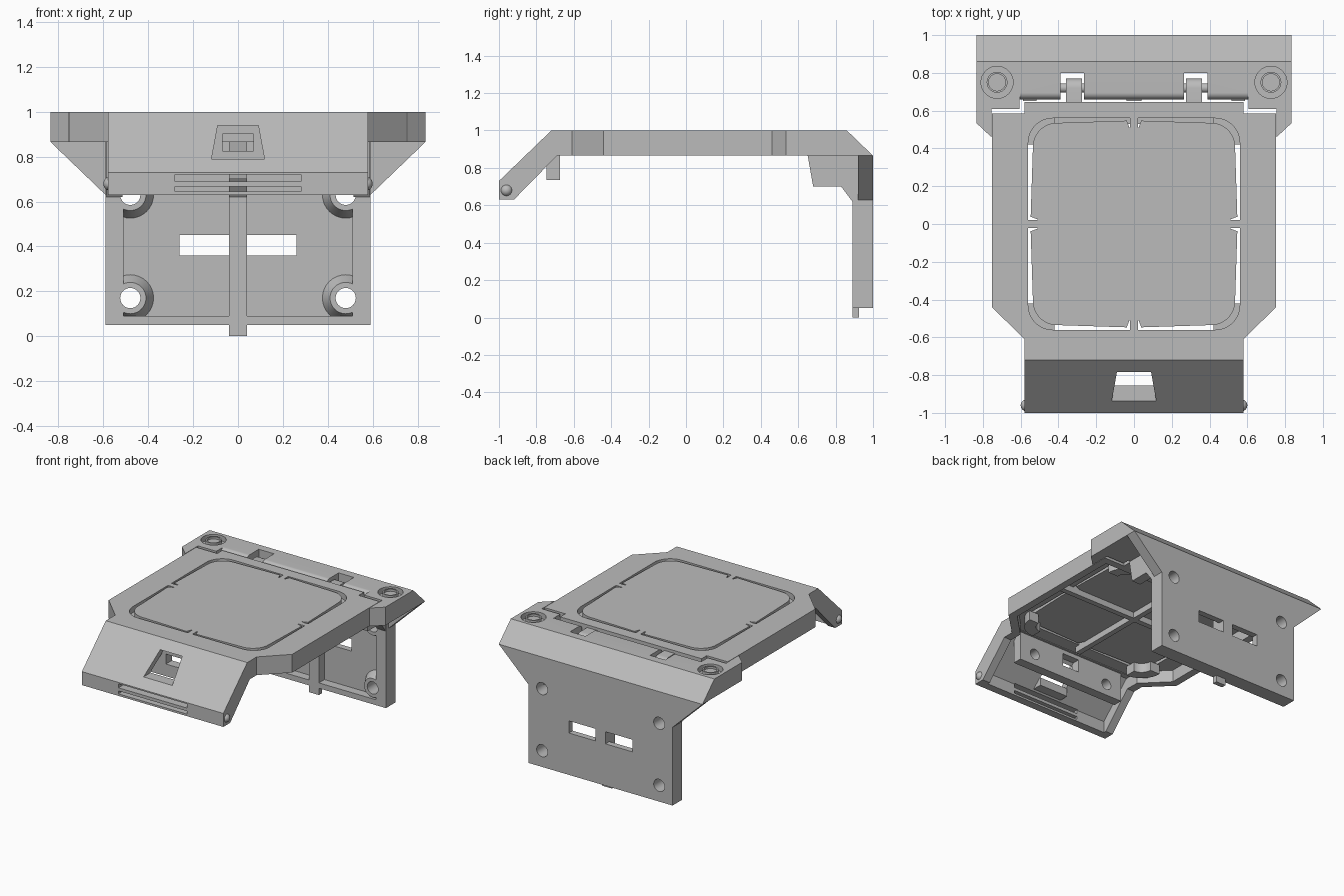
import bpy, bmesh, math
from mathutils import Vector

old = bpy.data.objects.get("Cube")
if old:
    bpy.data.objects.remove(old, do_unlink=True)

gray = bpy.data.materials.new("plain_gray")
gray.use_nodes = True
gray.diffuse_color = (0.5, 0.5, 0.5, 1)
gray.node_tree.nodes["Principled BSDF"].inputs["Base Color"].default_value = (0.5, 0.5, 0.5, 1)


def place(axis, u, v, w):
    """Put profile point u, v at depth w along the axis."""
    return {"x": (w, u, v), "y": (u, w, v), "z": (u, v, w)}[axis]


def prism(name, pts, axis, lo, hi, top=None):
    """Extrude a closed profile; top is an optional second profile."""
    bm = bmesh.new()
    a = [bm.verts.new(place(axis, u, v, lo)) for u, v in pts]
    b = [bm.verts.new(place(axis, u, v, hi)) for u, v in (top or pts)]
    bm.faces.new(a)
    bm.faces.new(b)
    for i in range(len(a)):
        j = (i + 1) % len(a)
        bm.faces.new((a[i], a[j], b[j], b[i]))
    bmesh.ops.recalc_face_normals(bm, faces=bm.faces)
    me = bpy.data.meshes.new(name)
    bm.to_mesh(me)
    bm.free()
    me.materials.append(gray)
    ob = bpy.data.objects.new(name, me)
    bpy.context.collection.objects.link(ob)
    return ob


def box(name, x, y, z):
    return prism(name, [(x[0], y[0]), (x[1], y[0]), (x[1], y[1]), (x[0], y[1])], "z", *z)


def arc(cu, cv, r, start, end, n=12):
    angles = [math.radians(start + (end - start) * i / n) for i in range(n + 1)]
    return [(cu + r * math.cos(t), cv + r * math.sin(t)) for t in angles]


def rod(name, cu, cv, r, axis, lo, hi, r2=None):
    ring = lambda q: arc(cu, cv, q, 0, 360, 32)[:-1]
    return prism(name, ring(r), axis, lo, hi, ring(r2 or r))


def mirrored(half):
    """Complete a right-hand outline across the centre line."""
    return half + [(-u, v) for u, v in reversed(half)]


def boolean(ob, tool, op="DIFFERENCE"):
    mod = ob.modifiers.new("cut", "BOOLEAN")
    mod.operation, mod.object, mod.solver = op, tool, "EXACT"
    bpy.context.view_layer.objects.active = ob
    bpy.ops.object.modifier_apply(modifier=mod.name)
    bpy.data.objects.remove(tool, do_unlink=True)


# Lid with sloping front flap, hollow underneath
lid = prism("lid", mirrored([(0.58, -0.61), (0.752, -0.44), (0.752, 0.585),
                             (0.58, 0.585), (0.58, 0.645)]), "z", 0.865, 1)
flap = prism("flap", [(-0.55, 1), (-0.72, 1), (-1, 0.73), (-1, 0.63), (-0.92, 0.63),
                      (-0.69, 0.865), (-0.55, 0.865)], "x", -0.58, 0.58)
boolean(lid, flap, "UNION")
boolean(lid, prism("cavity", mirrored([(0.52, -0.66), (0.52, -0.59), (0.695, -0.415),
                                       (0.695, 0.53)]), "z", 0.8, 0.955))
boolean(lid, prism("flap_cavity", [(-0.94, 0.6), (-0.94, 0.716), (-0.7, 0.95), (-0.5, 0.95),
                                   (-0.5, 0.6)], "x", -0.519, 0.519))

# Latch opening and grille slits in the flap
boolean(lid, prism("latch_cut", mirrored([(0.118, 0.79), (0.09, 0.94)]), "y", -1.1, -0.75))
for z in ((0.69, 0.72), (0.645, 0.667)):
    boolean(lid, box("slit_cut", (-0.28, 0.28), (-1.1, -0.9), z))

# Slits that outline the rounded press panel, one per quadrant
outline = ([(0.02, 0.56)] + arc(0.43, 0.43, 0.13, 90, 0) + [(0.56, 0.02), (0.51, 0.02),
           (0.51, 0.025), (0.547, 0.038)] + arc(0.41, 0.41, 0.125, 0, 90)
           + [(0.038, 0.547), (0.025, 0.51), (0.02, 0.51)])
corner = arc(0.42, 0.42, 0.16, 90, 0) + arc(0.42, 0.42, 0.08, 0, 90)
for sx in (1, -1):
    for sy in (1, -1):
        boolean(lid, prism("panel_cut", [(sx * u, sy * v) for u, v in outline], "z", 0.93, 1.05))
        prism("panel_corner_support", [(sx * u, sy * v) for u, v in corner], "z", 0.885, 0.956)

# Ribs below the panel
box("panel_rib_long", (-0.02, 0.02), (-0.6, 0.55), (0.91, 0.96))
box("panel_rib_cross", (-0.71, 0.71), (-0.02, 0.02), (0.91, 0.96))

# Latch block with window and screw holes
block = box("latch_block", (-0.45, 0.45), (-0.745, -0.675), (0.735, 0.955))
boolean(block, box("window_cut", (-0.07, 0.07), (-0.8, -0.6), (0.825, 0.92)))
for s in (-1, 1):
    boolean(block, rod("screw_cut", s * 0.32, 0.82, 0.04, "y", -0.8, -0.6))
box("latch_ledge", (-0.12, 0.12), (-0.935, -0.855), (0.73, 0.79))

# Rear bracket top
bracket = prism("bracket_top", mirrored([
    (0.265, 0.66), (0.265, 0.8), (0.39, 0.8), (0.39, 0.66), (0.605, 0.66), (0.605, 0.61),
    (0.755, 0.61), (0.755, 0.46), (0.835, 0.535), (0.835, 1)]), "z", 0.865, 1)
boolean(bracket, prism("back_chamfer", [(0.86, 1), (1, 0.865), (1.05, 0.82), (1.05, 1.05),
                                        (0.86, 1.05)], "x", -1, 1))
boolean(bracket, prism("hinge_round", arc(0.695, 0.965, 0.035, 180, 90)
                       + [(0.695, 1.05), (0.64, 1.05), (0.64, 0.965)], "x", -0.604, 0.604))
for s in (-1, 1):
    boolean(bracket, rod("recess_cut", s * 0.725, 0.75, 0.085, "z", 0.96, 1.05))
    pin = rod("bracket_pin", s * 0.725, 0.75, 0.055, "z", 0.95, 1)
    boolean(pin, rod("pin_cut", s * 0.725, 0.75, 0.045, "z", 0.985, 1.05))

    # Hinge knuckles and pins
    x0, x1 = sorted((s * 0.275, s * 0.36))
    prism("hinge_knuckle", [(0.6, 0.88)] + arc(0.72, 0.93, 0.05, -90, 90) + [(0.6, 0.98)],
          "x", x0, x1)
    x0, x1 = sorted((s * 0.25, s * 0.41))
    rod("hinge_pin", 0.72, 0.93, 0.025, "x", x0, x1)

    # Side pivots on the flap
    bpy.ops.mesh.primitive_uv_sphere_add(segments=24, ring_count=12, radius=0.032,
                                         location=(s * 0.568, -0.96, 0.68))
    pivot = bpy.context.object
    pivot.name = "flap_pivot"
    pivot.data.materials.append(gray)

# Rear plate with recessed front, flared shoulders and mounting holes
plate = box("rear_plate", (-0.59, 0.59), (0.89, 1), (0.05, 0.865))
boolean(plate, box("recess", (-0.51, 0.51), (0.8, 0.955), (0.09, 0.82)))
for s in (-1, 1):
    prism("plate_shoulder", [(s * 0.58, 0.62), (s * 0.835, 0.865), (s * 0.58, 0.865)],
          "y", 0.92, 1)
    x0, x1 = sorted((s * 0.04, s * 0.26))
    boolean(plate, box("slot_cut", (x0, x1), (0.8, 1.1), (0.36, 0.45)))
    for z in (0.17, 0.63):
        boss = rod("screw_boss", s * 0.48, z, 0.105, "y", 0.957, 0.892, 0.07)
        boolean(boss, box("boss_trim", sorted((s * 0.52, s * 0.7)), (0.8, 1.1), (0, 1)))
        for part in (plate, boss):
            boolean(part, rod("hole_cut", s * 0.48, z, 0.045, "y", 0.8, 1.1))

# Centre rib and gussets
gusset = [(0.92, 0.87), (0.65, 0.87), (0.68, 0.7), (0.83, 0.7), (0.89, 0.62)]
prism("centre_rib", gusset + [(0.89, 0), (0.925, 0), (0.925, 0.05), (0.96, 0.05), (0.96, 0.87)],
      "x", -0.04, 0.04)
for s in (-1, 1):
    prism("side_gusset", gusset + [(0.92, 0.62)], "x", *sorted((s * 0.515, s * 0.588)))

# Smooth round surfaces while keeping edges crisp
bpy.ops.object.select_all(action="DESELECT")
for ob in bpy.context.scene.objects:
    if ob.type == "MESH" and gray.name in ob.data.materials:
        ob.select_set(True)
        bpy.context.view_layer.objects.active = ob
bpy.ops.object.shade_smooth_by_angle(angle=math.radians(30))
